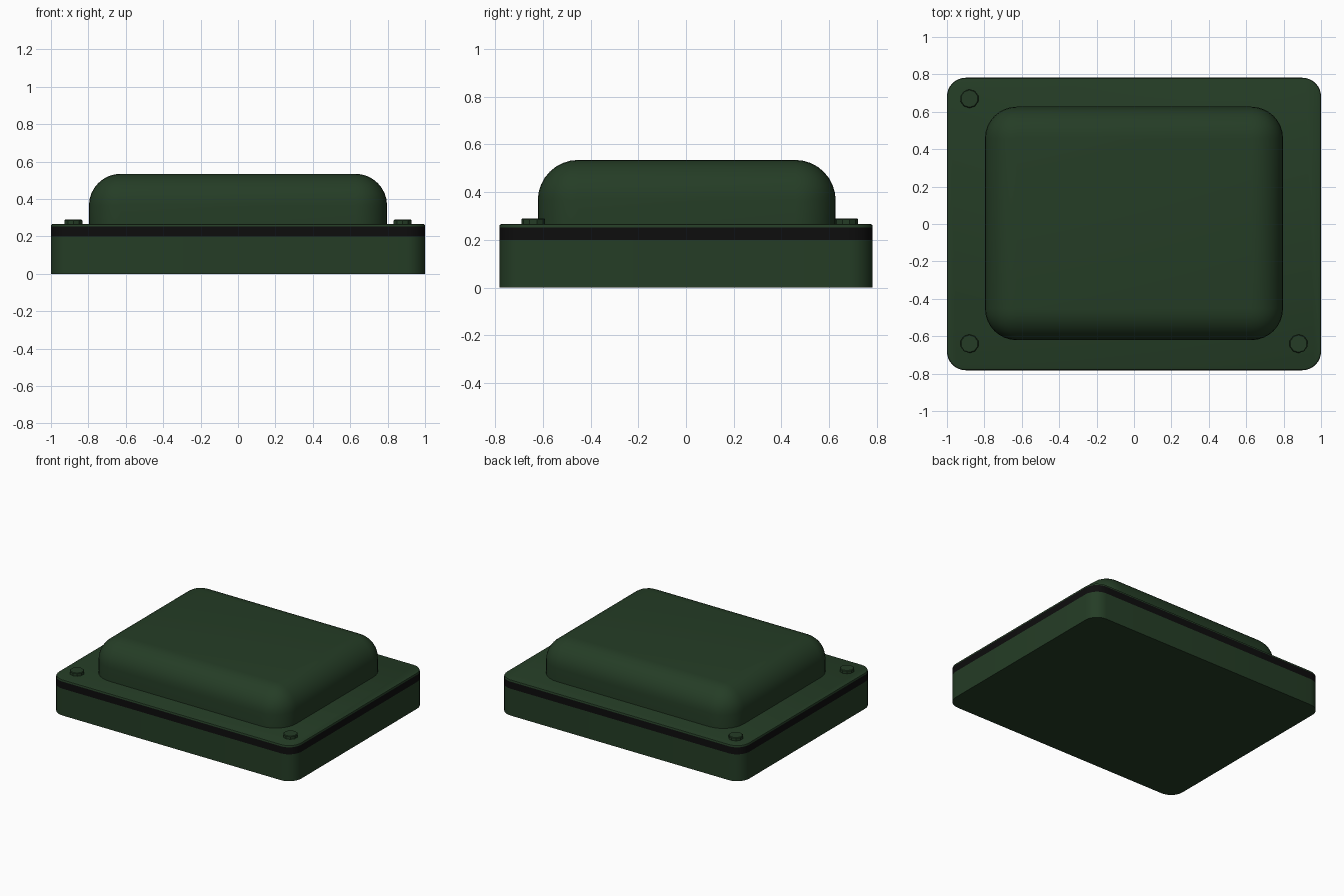
import bpy, bmesh, math

if "Cube" in bpy.data.objects:
    bpy.data.objects.remove(bpy.data.objects["Cube"])


def material(name, rgb):
    m = bpy.data.materials.new(name)
    m.diffuse_color = (*rgb, 1)
    m.use_nodes = True
    m.node_tree.nodes["Principled BSDF"].inputs["Base Color"].default_value = m.diffuse_color
    return m


GREEN = material("dark green", (0.018, 0.046, 0.019))
BLACK = material("seal black", (0.004, 0.004, 0.004))


def finish(bm, name, mat):
    bmesh.ops.recalc_face_normals(bm, faces=bm.faces)
    me = bpy.data.meshes.new(name)
    bm.to_mesh(me)
    bm.free()
    me.materials.append(mat)
    ob = bpy.data.objects.new(name, me)
    bpy.context.collection.objects.link(ob)
    bpy.ops.object.select_all(action='DESELECT')
    ob.select_set(True)
    bpy.context.view_layer.objects.active = ob
    bpy.ops.object.shade_smooth_by_angle(angle=math.radians(35))
    return ob


def bevel(bm, edges, r, n):
    bmesh.ops.bevel(bm, geom=edges, offset=r, segments=n, profile=0.5,
                    affect='EDGES', clamp_overlap=True)


def block(name, mat, x, y, z0, z1, r, cy=0, top=0, n=8):
    """Box with rounded upright corners; top = rounding of the upper rim."""
    bm = bmesh.new()
    bmesh.ops.create_cube(bm, size=1)
    for v in bm.verts:
        v.co = (v.co.x * 2 * x, v.co.y * 2 * y + cy, z1 if v.co.z > 0 else z0)

    def upright():
        return [e for e in bm.edges if abs(e.verts[0].co.z - e.verts[1].co.z) > 1e-4]

    def rim():
        return [e for e in bm.edges if all(abs(v.co.z - z1) < 1e-5 for v in e.verts)]
    if top == r:
        bevel(bm, upright() + rim(), r, n)
    else:
        bevel(bm, upright(), r, n)
        if top:
            bevel(bm, rim(), top, 2)
    return finish(bm, name, mat)


# Lower tray, black seal and flanged lid
block("base_tray", GREEN, 1.0, 0.782, 0, 0.2, 0.1)
block("seal_band", BLACK, 1.0, 0.782, 0.2, 0.252, 0.1)
block("lid_flange", GREEN, 1.0, 0.782, 0.252, 0.267, 0.1, top=0.01)

# Raised cover with fully rounded corners
block("raised_cover", GREEN, 0.797, 0.624, 0.262, 0.535, 0.17, cy=0.003, top=0.17)

# Bolt heads in three of the corners
for i, (x, y) in enumerate([(-0.88, 0.67), (-0.88, -0.64), (0.88, -0.64)]):
    bm = bmesh.new()
    bmesh.ops.create_cone(bm, cap_ends=True, segments=10, radius1=0.05,
                          radius2=0.05, depth=0.03)
    for v in bm.verts:
        v.co.x += x
        v.co.y += y
        v.co.z += 0.275
    bevel(bm, [e for e in bm.edges if all(v.co.z > 0.28 for v in e.verts)], 0.004, 1)
    finish(bm, f"bolt_head_{i + 1}", GREEN)
